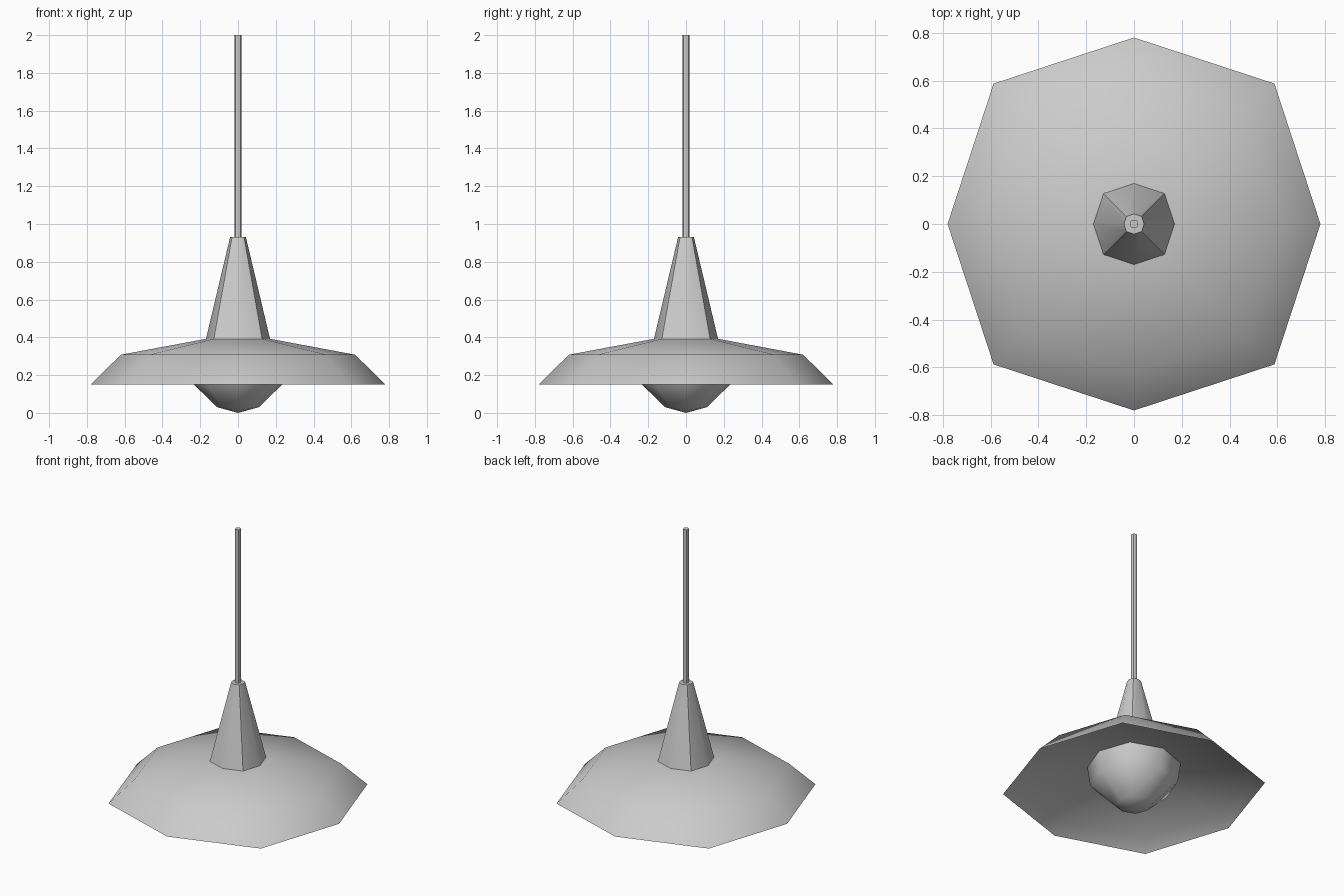
import bpy, bmesh, math

if "Cube" in bpy.data.objects:
    bpy.data.objects.remove(bpy.data.objects["Cube"])


def lathe(name, profile, diag=1.065, angle=50, sides=8):
    """Eight-sided turned part; diag scales the diagonal corners."""
    bm = bmesh.new()
    rings = []
    for r, z in profile:
        if r == 0:
            rings.append([bm.verts.new((0, 0, z))] * sides)
            continue
        ring = []
        for i in range(sides):
            a = 2 * math.pi * i / sides
            k = r * (diag if i % 2 else 1)
            ring.append(bm.verts.new((k * math.cos(a), k * math.sin(a), z)))
        rings.append(ring)
    for lo, hi in zip(rings, rings[1:]):
        for i in range(sides):
            j = (i + 1) % sides
            corners = list(dict.fromkeys((lo[i], lo[j], hi[j], hi[i])))
            bm.faces.new(corners)
    bmesh.ops.recalc_face_normals(bm, faces=bm.faces)
    mesh = bpy.data.meshes.new(name)
    bm.to_mesh(mesh)
    bm.free()
    ob = bpy.data.objects.new(name, mesh)
    bpy.context.collection.objects.link(ob)
    bpy.ops.object.select_all(action='DESELECT')
    ob.select_set(True)
    bpy.context.view_layer.objects.active = ob
    bpy.ops.object.shade_smooth_by_angle(angle=math.radians(angle))
    return ob


# Wide shade: inner ceiling, sharp rim, outer slope, shallow top
lathe("lamp_shade", [(0, 0.35), (0.17, 0.345), (0.70, 0.215), (0.78, 0.15),
                     (0.62, 0.308), (0.17, 0.392), (0, 0.392)])

# Tapered neck above the shade
lathe("neck", [(0.17, 0.39), (0.042, 0.93), (0, 0.93)])

# Hanging cord
lathe("cord", [(0.018, 0.90), (0.018, 2.0), (0, 2.0)])

# Bulb, its upper end hidden in the ceiling of the shade
lathe("bulb", [(0, 0.005), (0.11, 0.03), (0.27, 0.185), (0.29, 0.335)],
      diag=1.03, angle=60)

# Stand exactly on the ground
bpy.data.objects["bulb"].data.vertices[0].co.z = 0.0
